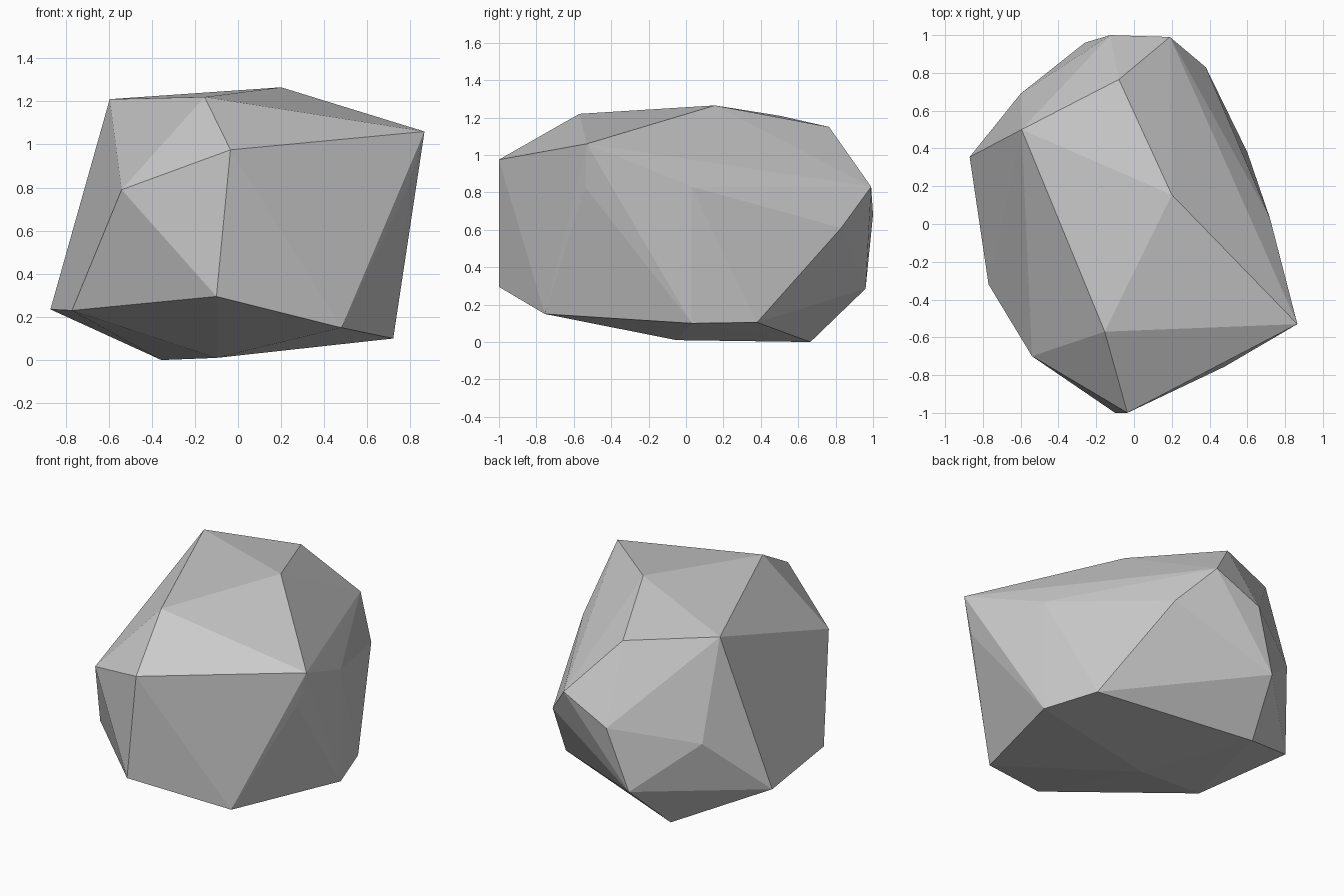
import bpy
import bmesh

# Remove the default object
default_object = bpy.data.objects.get("Cube")
if default_object:
    bpy.data.objects.remove(default_object, do_unlink=True)


def make_material(name, colour):
    material = bpy.data.materials.new(name)
    material.use_nodes = True
    material.diffuse_color = colour
    shader = material.node_tree.nodes["Principled BSDF"]
    shader.inputs["Base Color"].default_value = colour
    shader.inputs["Roughness"].default_value = 0.9
    return material


def make_faceted_stone(name, corners, material):
    """Wrap a flat-shaded, triangular-faceted skin around the corners."""
    mesh = bpy.data.meshes.new(name)
    bm = bmesh.new()
    for corner in corners:
        bm.verts.new(corner)
    hull = bmesh.ops.convex_hull(bm, input=list(bm.verts))
    leftovers = [item for item in hull["geom_interior"] + hull["geom_unused"]
                 if isinstance(item, bmesh.types.BMVert)]
    bmesh.ops.delete(bm, geom=list(set(leftovers)), context="VERTS")
    bmesh.ops.recalc_face_normals(bm, faces=list(bm.faces))
    for face in bm.faces:
        face.smooth = False
    bm.to_mesh(mesh)
    bm.free()
    mesh.materials.append(material)
    stone = bpy.data.objects.new(name, mesh)
    bpy.context.scene.collection.objects.link(stone)
    return stone


# Crown of the rock
crown = [
    (-.595, .5, 1.21), (-.155, -.57, 1.22), (.2, .155, 1.265),
    (.865, -.53, 1.06), (-.08, .765, 1.15), (-.035, -1, .975),
]

# Widest belt around the sides
belt = [
    (.8, -.54, .83), (.72, .03, .83), (.19, .99, .83), (.38, .83, .61),
    (-.125, 1, .68), (-.6, .69, .585), (-.54, -.7, .79),
]

# Lower rim
rim = [
    (.72, .03, .1), (.6, .38, .105), (-.26, .96, .285),
    (-.87, .355, .235), (-.77, -.32, .23), (-.1, -1, .295), (.48, -.755, .15),
]

# Ridge the rock rests on
foot = [(-.1, -.05, .01), (-.355, .665, 0)]

stone_grey = make_material("stone grey", (.6, .6, .6, 1))
make_faceted_stone("rock", crown + belt + rim + foot, stone_grey)
